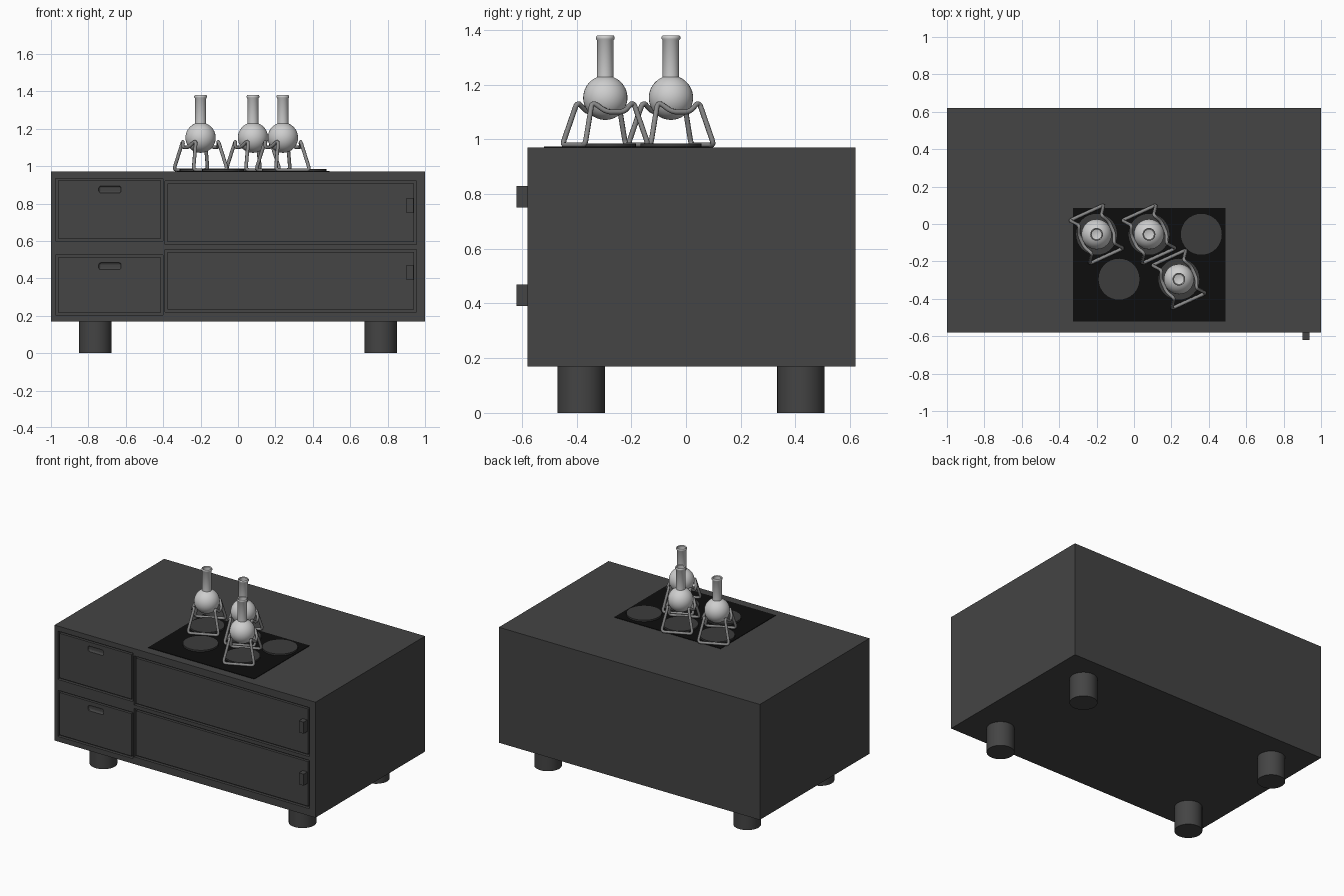
import bpy, bmesh, math
from mathutils import Vector, Matrix

if "Cube" in bpy.data.objects:
    bpy.data.objects.remove(bpy.data.objects["Cube"])

def mat(name, v):
    m = bpy.data.materials.new(name)
    m.diffuse_color = (v, v, v, 1)
    m.use_nodes = True
    m.node_tree.nodes["Principled BSDF"].inputs["Base Color"].default_value = m.diffuse_color
    return m

CHARCOAL = mat("charcoal", 0.058)
BLACK = mat("black_glass", 0.004)
BURNER = mat("burner_grey", 0.045)
STEEL = mat("steel", 0.26)
GLASS = mat("pale_glass", 0.62)

def add(name, bm, material, smooth=False):
    bmesh.ops.recalc_face_normals(bm, faces=bm.faces)
    me = bpy.data.meshes.new(name)
    bm.to_mesh(me)
    bm.free()
    ob = bpy.data.objects.new(name, me)
    bpy.context.collection.objects.link(ob)
    me.materials.append(material)
    if smooth:
        activate(ob)
        bpy.ops.object.shade_smooth_by_angle(angle=math.radians(40))
    return ob

def activate(ob):
    bpy.ops.object.select_all(action='DESELECT')
    ob.select_set(True)
    bpy.context.view_layer.objects.active = ob

def box(name, x, y, z, material):
    bm = bmesh.new()
    bmesh.ops.create_cube(bm, size=1)
    for v in bm.verts:
        v.co = [r[0] + (c + 0.5) * (r[1] - r[0]) for c, r in zip(v.co, (x, y, z))]
    return add(name, bm, material)

def cyl(name, x, y, z0, z1, r, material):
    bm = bmesh.new()
    bmesh.ops.create_cone(bm, cap_ends=True, segments=32, radius1=r, radius2=r, depth=z1 - z0,
                          matrix=Matrix.Translation((x, y, (z0 + z1) / 2)))
    return add(name, bm, material, True)

def cut(target, cutter):
    mod = target.modifiers.new("cut", 'BOOLEAN')
    mod.operation = 'DIFFERENCE'
    mod.solver = 'EXACT'
    mod.object = cutter
    activate(target)
    bpy.ops.object.modifier_apply(modifier=mod.name)
    bpy.data.objects.remove(cutter)

FRONT = -0.58

# cabinet body with recesses for the drawer and door fronts
body = box("cabinet_body", (-1, 1), (FRONT, 0.62), (0.17, 0.97), CHARCOAL)
fronts = {"upper_drawer": (-0.975, -0.40, 0.60, 0.935), "lower_drawer": (-0.975, -0.40, 0.205, 0.525),
          "upper_door": (-0.39, 0.955, 0.58, 0.92), "lower_door": (-0.39, 0.955, 0.22, 0.555)}
for name, (x0, x1, z0, z1) in fronts.items():
    cut(body, box("recess", (x0, x1), (FRONT - 0.1, FRONT + 0.02), (z0, z1), CHARCOAL))
    g = 0.013
    panel = box(name, (x0 + g, x1 - g), (FRONT + 0.002, FRONT + 0.0205), (z0 + g, z1 - g), CHARCOAL)
    if "drawer" in name:
        # finger slot
        zc = z1 - 0.06
        slot = box("slot", (-0.745, -0.625), (FRONT - 0.1, FRONT + 0.014), (zc - 0.019, zc + 0.019), CHARCOAL)
        bev = slot.modifiers.new("bevel", 'BEVEL')
        bev.width = 0.012
        bev.segments = 3
        cut(panel, slot)

# door handles
for name, z in (("upper_handle", 0.79), ("lower_handle", 0.43)):
    box(name, (0.90, 0.937), (-0.62, FRONT + 0.003), (z - 0.04, z + 0.04), CHARCOAL)

# feet
for x in (-0.763, 0.763):
    for y in (-0.383, 0.42):
        cyl("foot", x, y, 0, 0.172, 0.087, CHARCOAL)

# hob plate and burners
box("hob_plate", (-0.325, 0.49), (-0.52, 0.085), (0.969, 0.973), BLACK)
FLASKS = [(-0.20, -0.055), (0.08, -0.055), (0.24, -0.295)]
for x, y in FLASKS + [(0.36, -0.055), (-0.08, -0.295)]:
    cyl("burner", x, y, 0.971, 0.984, 0.112, BURNER)

def flask(cx, cy):
    # round bulb, straight neck and small lip, turned about z
    rn, rs, zc = 0.030, 0.081, 1.152
    a_end = math.acos(rn / rs)
    prof = [(0, zc - rs)]
    for i in range(1, 19):
        a = -math.pi / 2 + (a_end + math.pi / 2) * i / 18
        prof.append((rs * math.cos(a), zc + rs * math.sin(a)))
    prof += [(rn, 1.362), (0.034, 1.367), (0.034, 1.375), (0.031, 1.379), (0.026, 1.375), (0.026, 1.22)]
    bm = bmesh.new()
    vs = [bm.verts.new((r, 0, z)) for r, z in prof]
    es = [bm.edges.new(p) for p in zip(vs, vs[1:])]
    bmesh.ops.spin(bm, geom=vs + es, cent=(0, 0, 0), axis=(0, 0, 1), angle=2 * math.pi, steps=32)
    bmesh.ops.remove_doubles(bm, verts=bm.verts, dist=0.0003)
    bmesh.ops.translate(bm, verts=bm.verts, vec=(cx, cy, 0))
    add("flask", bm, GLASS, True)

def rounded(points, d=0.022):
    # replace each corner of a closed path by a short quadratic arc
    out = []
    n = len(points)
    for i, p in enumerate(points):
        a = p + (points[i - 1] - p).normalized() * d
        b = p + (points[(i + 1) % n] - p).normalized() * d
        for k in range(6):
            t = k / 5
            out.append(a * (1 - t) ** 2 + p * 2 * t * (1 - t) + b * t * t)
    return out

def stand(cx, cy):
    # one closed bent wire: two floor bars, four legs, two sagging cradles
    w, d, low, top, dip = 0.10, 0.127, 0.979, 1.138, 1.095
    half = [(-w, d, low), (w, d, low), (0.65 * w, 0.65 * d, top), (0.088, 0.035, dip + 0.005),
            (0.088, -0.035, dip + 0.005), (0.65 * w, -0.65 * d, top)]
    path = half + [(-x, -y, z) for x, y, z in half]
    m = Matrix.Translation((cx, cy, 0)) @ Matrix.Rotation(math.radians(24.5), 4, 'Z')
    pts = rounded([m @ Vector(p) for p in path])
    cu = bpy.data.curves.new("wire_stand", 'CURVE')
    cu.dimensions = '3D'
    cu.bevel_depth = 0.0095
    cu.bevel_resolution = 2
    sp = cu.splines.new('POLY')
    sp.points.add(len(pts) - 1)
    for q, p in zip(sp.points, pts):
        q.co = (*p, 1)
    sp.use_cyclic_u = True
    cu.materials.append(STEEL)
    ob = bpy.data.objects.new("wire_stand", cu)
    bpy.context.collection.objects.link(ob)
    activate(ob)
    bpy.ops.object.convert(target='MESH')
    bpy.ops.object.shade_smooth_by_angle(angle=math.radians(60))

for x, y in FLASKS:
    flask(x, y)
    stand(x, y)
